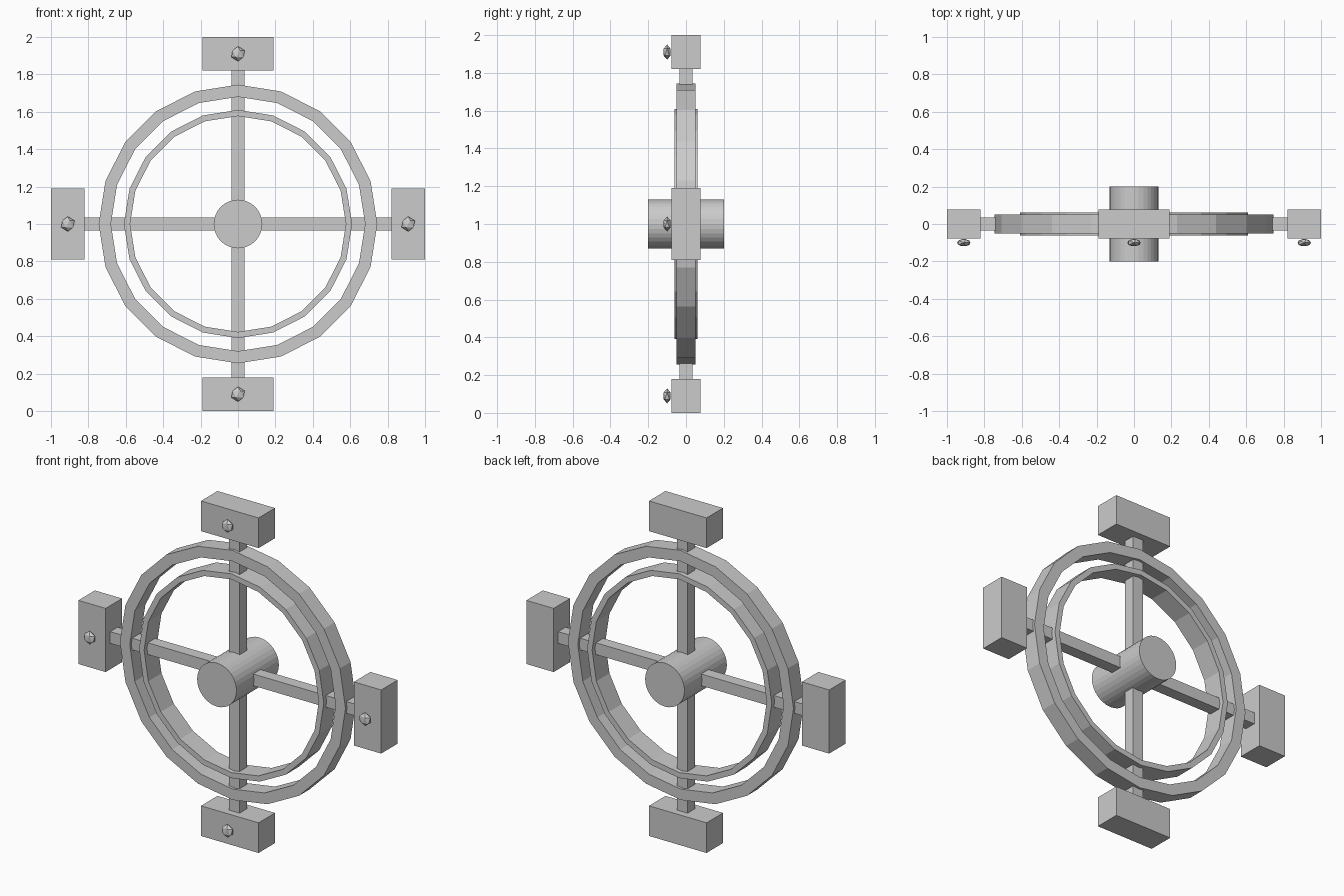
import bpy, bmesh, math
from mathutils import Matrix, Vector

cube = bpy.data.objects.get("Cube")
if cube:
    bpy.data.objects.remove(cube, do_unlink=True)

# Single plain grey finish
grey = bpy.data.materials.new("plain_grey")
grey.use_nodes = True
color = (0.6, 0.6, 0.6, 1)
grey.diffuse_color = color
grey.node_tree.nodes["Principled BSDF"].inputs["Base Color"].default_value = color

CENTER = Vector((0, 0, 1))


def finish(name, bm, location):
    bmesh.ops.recalc_face_normals(bm, faces=bm.faces)
    mesh = bpy.data.meshes.new(name)
    bm.to_mesh(mesh)
    bm.free()
    mesh.materials.append(grey)
    obj = bpy.data.objects.new(name, mesh)
    obj.location = location
    bpy.context.collection.objects.link(obj)
    return obj


def box(name, size, location):
    bm = bmesh.new()
    bmesh.ops.create_cube(bm, size=1, matrix=Matrix.Diagonal((*size, 1)))
    return finish(name, bm, location)


def ring(name, outer, inner, half_depth, sides=20):
    # Rectangular section swept round the y axis
    bm = bmesh.new()
    loops = []
    for i in range(sides):
        a = math.tau * i / sides
        loops.append([bm.verts.new((r * math.sin(a), y, r * math.cos(a)))
                      for r, y in ((outer, -half_depth), (outer, half_depth),
                                   (inner, half_depth), (inner, -half_depth))])
    for i, here in enumerate(loops):
        there = loops[(i + 1) % sides]
        for k in range(4):
            n = (k + 1) % 4
            bm.faces.new((here[k], here[n], there[n], there[k]))
    return finish(name, bm, CENTER)


# Two concentric faceted rings
ring("outer_ring", 0.745, 0.68, 0.05)
ring("inner_ring", 0.61, 0.577, 0.062)

# Hub drum along the y axis
bm = bmesh.new()
bmesh.ops.create_cone(bm, cap_ends=True, segments=32, radius1=0.13, radius2=0.13,
                      depth=0.4, matrix=Matrix.Rotation(math.pi / 2, 4, 'X'))
finish("hub", bm, CENTER)

# Crossed spokes
box("upright_spoke", (0.07, 0.07, 1.7), CENTER)
box("level_spoke", (1.7, 0.07, 0.07), CENTER)

# End blocks, each with a flattened stud on its front
for name, dx, dz in (("top", 0, 1), ("bottom", 0, -1), ("left", 1, 0), ("right", -1, 0)):
    spot = CENTER + Vector((dx, 0, dz)) * 0.91
    size = (0.38, 0.155, 0.18) if dz else (0.18, 0.155, 0.38)
    box(name + "_block", size, spot)
    bm = bmesh.new()
    bmesh.ops.create_icosphere(bm, subdivisions=1, radius=0.04,
                               matrix=Matrix.Diagonal((1, 0.55, 1, 1)))
    finish(name + "_stud", bm, spot + Vector((0, -0.1, 0)))
